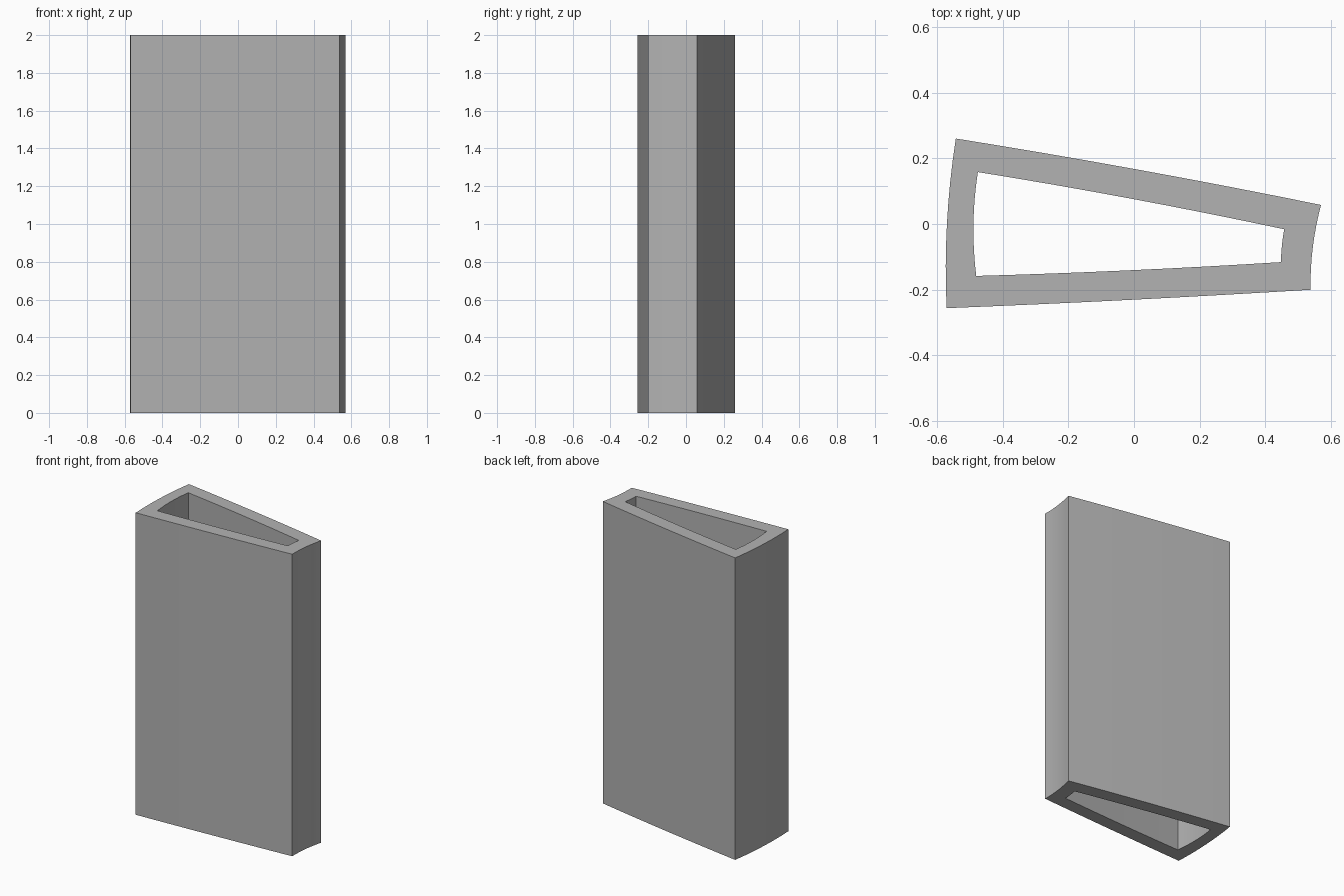
import bpy
import bmesh
import math
from mathutils import Vector

HEIGHT = 2.0
STEPS = 8

cube = bpy.data.objects.get("Cube")
if cube:
    bpy.data.objects.remove(cube, do_unlink=True)

grey = bpy.data.materials.new("plain grey")
grey.use_nodes = True
colour = (0.45, 0.45, 0.45, 1)
grey.diffuse_color = colour
grey.node_tree.nodes["Principled BSDF"].inputs["Base Color"].default_value = colour


def bowed_loop(corners, bows):
    """Closed outline whose sides bow outwards (+) or inwards (-) by a given depth."""
    points = []
    for i, (corner, bow) in enumerate(zip(corners, bows)):
        a, b = Vector(corner), Vector(corners[(i + 1) % len(corners)])
        side = (b - a).normalized()
        outward = Vector((side.y, -side.x))
        for s in range(STEPS):
            t = s / STEPS
            points.append(a.lerp(b, t) + outward * bow * 4 * t * (1 - t))
    return points


# Counter-clockwise outlines: front, right, back and left sides
outer = bowed_loop([(-0.57, -0.256), (0.537, -0.2), (0.569, 0.058), (-0.542, 0.26)],
                   [0.003, -0.009, 0.006, 0.013])
inner = bowed_loop([(-0.48, -0.158), (0.447, -0.116), (0.457, -0.016), (-0.475, 0.158)],
                   [0.004, -0.002, 0.006, 0.011])

# Open tapered tube: outer wall, inner wall and the two rims
bm = bmesh.new()
rings = [[bm.verts.new((p.x, p.y, z)) for p in loop]
         for loop, z in ((outer, 0), (outer, HEIGHT), (inner, HEIGHT), (inner, 0))]
count = len(outer)
for r, ring in enumerate(rings):
    following = rings[(r + 1) % len(rings)]
    for i in range(count):
        j = (i + 1) % count
        bm.faces.new((ring[i], ring[j], following[j], following[i]))
bmesh.ops.recalc_face_normals(bm, faces=bm.faces)

mesh = bpy.data.meshes.new("hollow_tapered_column")
bm.to_mesh(mesh)
bm.free()
mesh.materials.append(grey)
column = bpy.data.objects.new("hollow_tapered_column", mesh)
bpy.context.collection.objects.link(column)

# Smooth bowed walls with crisp corners
bpy.ops.object.select_all(action='DESELECT')
column.select_set(True)
bpy.context.view_layer.objects.active = column
bpy.ops.object.shade_smooth_by_angle(angle=math.radians(30))
